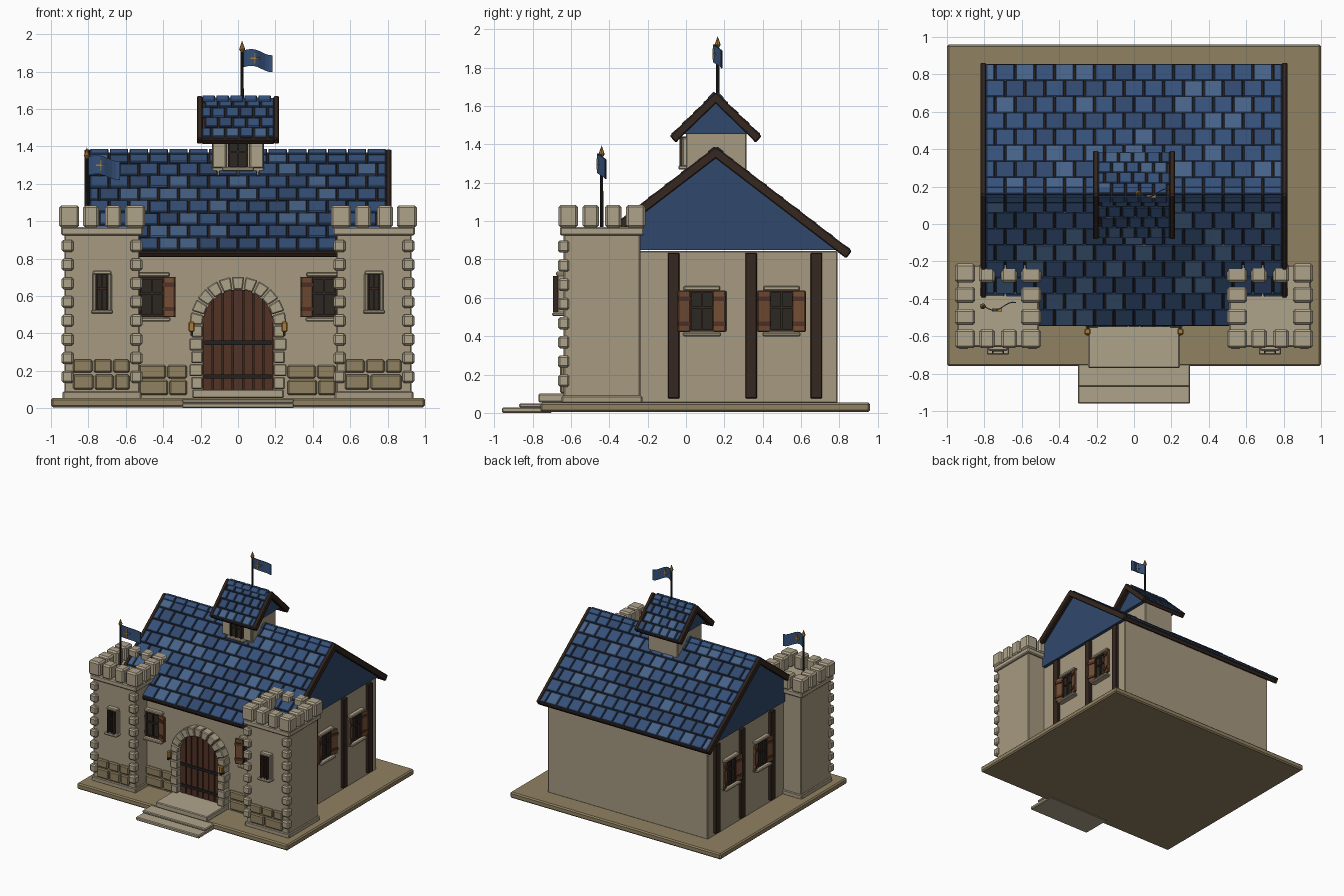
import bpy, bmesh, math, random
from mathutils import Matrix, Vector

if "Cube" in bpy.data.objects:
    bpy.data.objects.remove(bpy.data.objects["Cube"])

random.seed(4)
T, R = Matrix.Translation, Matrix.Rotation
I = Matrix.Identity(4)
COL = {
    'wall': (.38, .32, .22), 'stone': (.43, .37, .26), 'base': (.28, .22, .12),
    'dark': (.035, .02, .014), 'wood': (.17, .075, .035), 'door': (.085, .032, .018),
    'glass': (.025, .022, .016), 'iron': (.015, .015, .016), 'gold': (.4, .2, .04),
    'blue': (.03, .065, .15), 'blue_mid': (.035, .08, .19), 'blue_light': (.06, .12, .24),
}
mats = {}
for k, c in COL.items():
    mats[k] = bpy.data.materials.new(k)
    mats[k].diffuse_color = (*c, 1)
parts = {}  # name -> (bmesh, material, bevel)


def part(name, mat, bevel=0):
    parts.setdefault(name, (bmesh.new(), mat, bevel))
    return name


def box(name, c, s, M=I):
    bmesh.ops.create_cube(parts[name][0], size=1, matrix=M @ T(c) @ Matrix.Diagonal((*s, 1)))


def span(name, x0, x1, y0, y1, z0, z1):
    box(name, ((x0 + x1) / 2, (y0 + y1) / 2, (z0 + z1) / 2), (x1 - x0, y1 - y0, z1 - z0))


def prism(name, pts, axis, a, b):
    bm = parts[name][0]
    put = (lambda u, v, w: (u, w, v)) if axis == 'y' else (lambda u, v, w: (w, u, v))
    A = [bm.verts.new(put(u, v, a)) for u, v in pts]
    B = [bm.verts.new(put(u, v, b)) for u, v in pts]
    bm.faces.new(A)
    bm.faces.new(B[::-1])
    for i in range(len(pts)):
        j = (i + 1) % len(pts)
        bm.faces.new((A[i], B[i], B[j], A[j]))


for n, m, b in [('base_slab', 'base', .01), ('steps', 'stone', .006), ('main_walls', 'wall', .006),
                ('tower_walls', 'wall', .006), ('tower_cap', 'stone', .008), ('merlons', 'stone', .012),
                ('quoins', 'stone', .01), ('plinth_stones', 'base', .008), ('door_surround', 'stone', .006),
                ('door_planks', 'door', 0), ('door_backing', 'dark', 0), ('door_straps', 'iron', 0),
                ('lanterns', 'gold', .006), ('timber_posts', 'dark', .004), ('window_panes', 'glass', 0),
                ('window_bars', 'dark', 0), ('window_stone', 'stone', .006), ('shutters', 'wood', .004),
                ('shutter_battens', 'door', 0), ('roof_deck', 'dark', 0), ('roof_boards', 'dark', .006),
                ('tiles_a', 'blue', .004), ('tiles_b', 'blue_mid', .004), ('tiles_c', 'blue_light', .004),
                ('gables', 'blue', 0), ('cupola_walls', 'wall', .006), ('flag_poles', 'iron', 0),
                ('finials', 'gold', 0), ('flag_emblems', 'gold', 0)]:
    part(n, m, b)

# base and steps
span('base_slab', -1, 1, -.76, .96, .005, .055)
span('steps', -.3, .3, -.96, -.7, 0, .028)
span('steps', -.3, .3, -.87, -.7, .028, .05)
span('steps', -.245, .245, -.77, -.47, .055, .1)

# main body
FRONT, SIDE, CY = -.48, .76, .155
span('main_walls', -SIDE, SIDE, FRONT, .79, .05, .845)


def shutter_window(M):
    box('window_panes', (0, 0, 0), (.13, .02, .21), M)
    for x in (-.06, 0, .06):
        box('window_bars', (x, -.012, 0), (.012, .02, .21), M)
    for z in (-.1, .02, .1):
        box('window_bars', (0, -.012, z), (.13, .018, .012), M)
    box('window_stone', (0, -.012, .12), (.19, .045, .024), M)
    box('window_stone', (0, -.018, -.12), (.2, .06, .022), M)
    for s in (-1, 1):
        S = M @ T((s * .094, -.025, 0)) @ R(s * -.3, 4, 'Z')
        box('shutters', (0, 0, 0), (.066, .018, .215), S)
        for z in (-.065, .065):
            box('shutter_battens', (0, -.011, z), (.068, .01, .022), S)


def slit_window(M):
    box('window_panes', (0, -.01, 0), (.06, .03, .19), M)
    box('window_bars', (0, -.03, 0), (.01, .03, .19), M)
    box('window_bars', (0, -.03, .02), (.06, .026, .01), M)
    for s in (-1, 1):
        box('window_bars', (s * .028, -.035, 0), (.01, .04, .19), M)
        box('window_stone', (s * .042, -.012, 0), (.02, .04, .2), M)
    box('window_stone', (0, -.015, .105), (.1, .05, .022), M)
    box('window_stone', (0, -.025, -.105), (.12, .07, .02), M)


# windows and timber posts on the walls, mirrored
for s in (-1, 1):
    shutter_window(T((s * .46, FRONT, .595)))
    for y in (.083, .498):
        shutter_window(T((s * SIDE, y, .53)) @ R(s * math.pi / 2, 4, 'Z'))
    for y in (-.065, .34, .68):
        box('timber_posts', (s * SIDE, y, .455), (.05, .06, .76))


def stone_rows(x0, x1, y, rows):
    for z, h in rows:
        x = x0
        while x < x1 - .02:
            w = random.uniform(.1, .17)
            e = x1 if x1 - x - w < .07 else x + w
            span('plinth_stones', x, e - .008, y - .018, y + .02, z, z + h)
            x = e


# corner towers
TX, TY, TH = .727, -.438, .2
for s in (-1, 1):
    cx = s * TX
    span('tower_walls', cx - TH, cx + TH, TY - TH, TY + TH, .05, .935)
    box('tower_walls', (cx, TY, .07), (.42, .42, .04))
    box('tower_cap', (cx, TY, .947), (.44, .44, .045))
    for i in range(4):
        for j in range(4):
            if i in (0, 3) or j in (0, 3):
                wx = .108 if i in (0, 3) else .085
                wy = .1 if j in (0, 3) else .085
                o = (-.176, -.059, .059, .176)
                box('merlons', (cx + o[i], TY + o[j], 1.025), (wx, wy, .12))
    for q in (-1, 1):
        for k in range(8):
            box('quoins', (cx + q * .184, TY - .2, .868 - .1 * k), (.064, .058, .064))
    stone_rows(cx - .155, cx + .155, TY - TH, ((.1, .08), (.19, .07)))
    stone_rows(*((.265, .53) if s > 0 else (-.53, -.265)), FRONT, ((.07, .08), (.16, .07)))
    slit_window(T((cx, TY - TH, .62)))

# arched doorway
AZ, RI, RO, N = .445, .19, .26, 11
for i in range(N):
    a, b = (math.pi * (i + .05) / N, math.pi * (i + .95) / N)
    pts = [(r * math.cos(t), AZ + r * math.sin(t)) for r, t in ((RI, a), (RO, a), (RO, b), (RI, b))]
    prism('door_surround', pts, 'y', -.55, -.46)
for s in (-1, 1):
    for k in range(5):
        w = .07 if k % 2 else .06
        box('door_surround', (s * (RI + w / 2), -.505, .135 + .069 * k), (w, .1, .064))
    box('lanterns', (s * .248, -.575, .435), (.032, .035, .055))
    box('door_straps', (s * .248, -.57, .4), (.014, .05, .02))
arc = [(RI * math.cos(math.pi * k / 16), AZ + RI * math.sin(math.pi * k / 16)) for k in range(17)]
prism('door_backing', [(RI, .09)] + arc + [(-RI, .09)], 'y', -.495, -.47)
PW = 2 * RI / 7
for k in range(7):
    x0, x1 = -RI + k * PW + .004, -RI + (k + 1) * PW - .004
    top = [(x, AZ + math.sqrt(max(0, RI * RI - x * x))) for x in (x1, (x0 + x1) / 2, x0)]
    prism('door_planks', [(x0, .095), (x1, .095)] + top, 'y', -.512, -.49)
for z in (.17, .35):
    box('door_straps', (0, -.515, z), (.36, .014, .022))


# tiled gable roofs
def roof(zr, hw, run, drop, rows, tw, thick):
    a, L = math.atan2(drop, run), math.hypot(run, drop)
    for s in (-1, 1):
        c, n = math.cos(a), math.sin(a)
        M = Matrix(((s, 0, 0, 0), (0, s * c, s * n, CY), (0, -n, c, zr), (0, 0, 0, 1)))
        box('roof_deck', (0, L / 2, -.012), (2 * hw, L, .022), M)
        for e in (-1, 1):
            box('roof_boards', (e * (hw + .01), L / 2, -.008), (.03, L + .02, thick), M)
        box('roof_boards', (0, L, -.014), (2 * hw, .022, .036), M)
        h = L / rows
        for r in range(rows):
            x = -hw - (tw / 2 if r % 2 else 0)
            while x < hw - .015:
                x0, x1 = max(x, -hw), min(x + tw, hw)
                if x1 - x0 > .015:
                    m = random.choice(('tiles_a', 'tiles_b', 'tiles_b', 'tiles_c'))
                    K = M @ T(((x0 + x1) / 2, (r + .5) * h, .006)) @ R(.07, 4, 'X')
                    box(m, (0, 0, random.uniform(0, .003)), (x1 - x0 - .008, h - .004, .016), K)
                x += tw
        x = -hw
        while x < hw - .02:  # ridge caps
            w = min(tw, hw - x)
            box('tiles_b', (s * (x + w / 2), .016, .014), (w - .008, .045, .016), M)
            x += tw


roof(1.368, .795, .692, .53, 8, .106, .05)
prism('gables', [(-.475, .85), (.785, .85), (.785, .868), (CY, 1.35), (-.475, .868)], 'x', -.775, .775)

# ridge cupola
span('cupola_walls', -.14, .14, 0, .315, 1.15, 1.46)
roof(1.655, .195, .222, .215, 4, .075, .045)
prism('gables', [(-.035, 1.455), (.345, 1.455), (CY, 1.635)], 'x', -.17, .17)
box('window_panes', (0, -.005, 1.365), (.1, .03, .15))
for x in (-.048, 0, .048):
    box('window_bars', (x, -.018, 1.365), (.012, .03, .15))
box('window_bars', (0, -.016, 1.37), (.1, .028, .012))
box('window_stone', (0, -.015, 1.28), (.17, .05, .022))
for s in (-1, 1):
    box('window_stone', (s * .1, -.005, 1.36), (.075, .03, .15))


# flags on poles
def flag(name, x, y, z0, z1, fz, w, h):
    def cone(p, r1, r2, z, d):
        bmesh.ops.create_cone(parts[p][0], cap_ends=True, segments=8, radius1=r1, radius2=r2,
                              depth=d, matrix=T((x, y, z + d / 2)))
    cone('flag_poles', .009, .008, z0, z1 - z0)
    cone('finials', .008, .016, z1 - .005, .015)
    cone('finials', .016, 0, z1 + .01, .045)
    bm = parts[part(name, 'blue_mid')][0]
    wave = lambda t: y - .022 * math.sin(t * 5.2)
    g = [[bm.verts.new((x + .008 + w * i / 8, wave(i / 8) + d,
                        fz + (j - .5) * h + .012 * math.sin(i / 8 * 5) - .015 * i / 8))
          for j in (0, 1) for d in (-.003, .003)] for i in range(9)]
    for p, q in zip(g, g[1:]):
        for u, v in ((0, 1), (1, 3), (3, 2), (2, 0)):
            bm.faces.new((p[u], p[v], q[v], q[u]))
    bm.faces.new([g[0][k] for k in (0, 1, 3, 2)])
    bm.faces.new([g[8][k] for k in (0, 1, 3, 2)])
    c = (x + .008 + w * .4, wave(.4), fz + .003)
    box('flag_emblems', c, (.052, .016, .008))
    box('flag_emblems', c, (.008, .016, .058))


flag('cupola_flag', .022, .165, 1.64, 1.91, 1.868, .155, .09)
flag('tower_flag', -.808, -.44, .96, 1.34, 1.295, .17, .1)

# turn the collected parts into objects
for name, (bm, mat, bevel) in parts.items():
    bmesh.ops.recalc_face_normals(bm, faces=bm.faces)
    me = bpy.data.meshes.new(name)
    bm.to_mesh(me)
    bm.free()
    me.materials.append(mats[mat])
    ob = bpy.data.objects.new(name, me)
    bpy.context.collection.objects.link(ob)
    if bevel:
        md = ob.modifiers.new('bevel', 'BEVEL')
        md.width, md.segments = bevel, 1

for m in bpy.data.materials:
    if m.users and not m.is_grease_pencil:
        m.use_nodes = True
        m.node_tree.nodes["Principled BSDF"].inputs["Base Color"].default_value = m.diffuse_color
